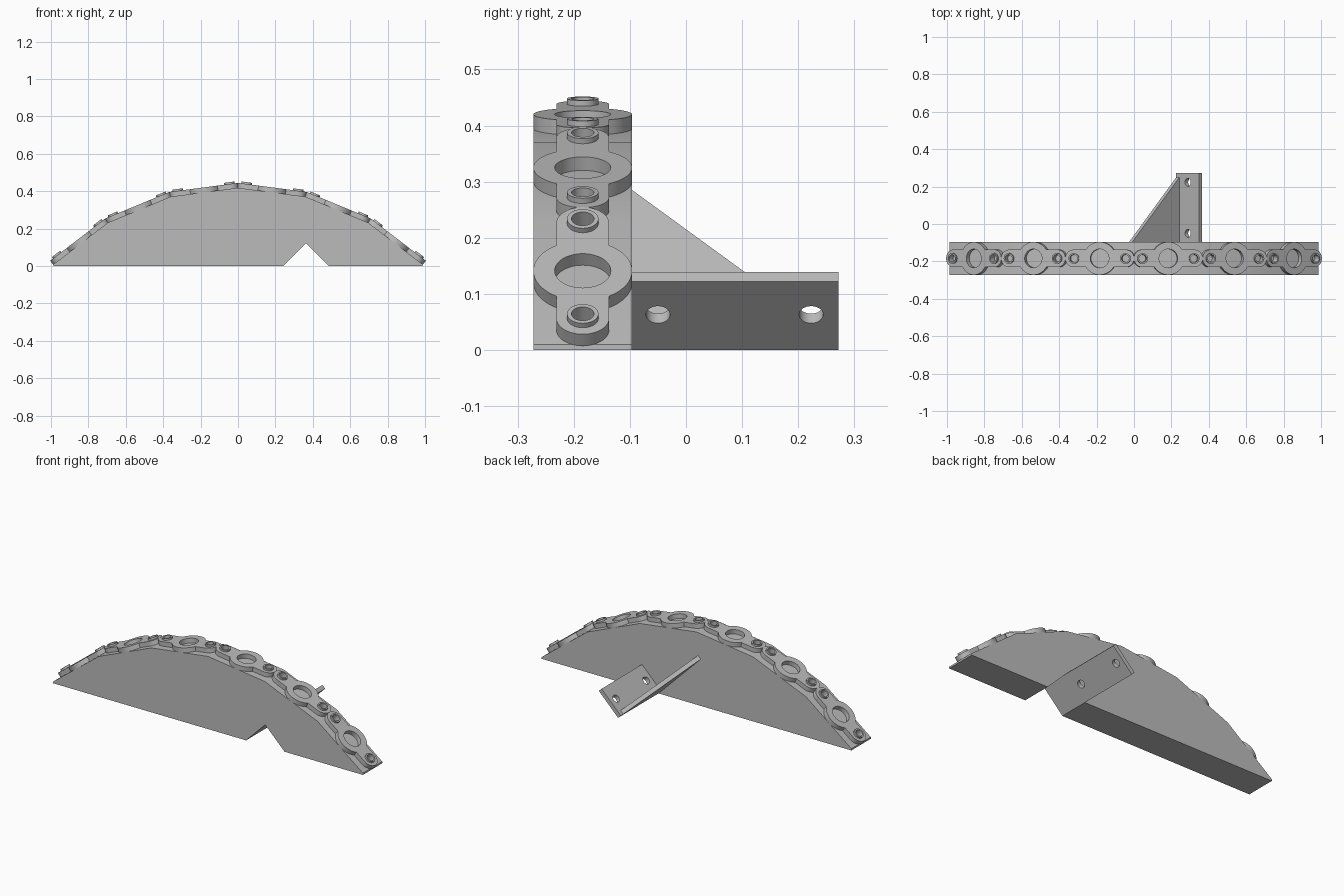
import bpy, bmesh, math
from mathutils import Matrix, Vector

cube = bpy.data.objects.get("Cube")
if cube:
    bpy.data.objects.remove(cube, do_unlink=True)

GREY = (0.5, 0.5, 0.5, 1.0)
mat = bpy.data.materials.new("plain_grey")
mat.use_nodes = True
mat.diffuse_color = GREY
mat.node_tree.nodes["Principled BSDF"].inputs["Base Color"].default_value = GREY

FRONT, BACK, END = -0.272, -0.096, 0.272
MID = (FRONT + BACK) / 2


def arc(cx, cy, r, start, stop, n):
    steps = [start + (stop - start) * i / n for i in range(n + 1)]
    return [(cx + r * math.cos(a), cy + r * math.sin(a)) for a in steps]


def circle(cx, cy, r, n=48):
    return arc(cx, cy, r, 0, 2 * math.pi, n)[:-1]


def frame(origin, x_axis, y_axis):
    """Matrix whose local z is the extrusion direction."""
    x, y = Vector(x_axis).normalized(), Vector(y_axis).normalized()
    m = Matrix((x, y, x.cross(y))).transposed().to_4x4()
    m.translation = origin
    return m


def extrude(name, loops, low, high, matrix):
    """Solid from a flat outline (first loop) with holes (other loops)."""
    curve = bpy.data.curves.new(name, "CURVE")
    curve.dimensions = "2D"
    curve.fill_mode = "BOTH"
    curve.extrude = (high - low) / 2
    for loop in loops:
        spline = curve.splines.new("POLY")
        spline.points.add(len(loop) - 1)
        for point, (x, y) in zip(spline.points, loop):
            point.co = (x, y, 0, 1)
        spline.use_cyclic_u = True
    temp = bpy.data.objects.new(name + "_outline", curve)
    bpy.context.collection.objects.link(temp)
    graph = bpy.context.evaluated_depsgraph_get()
    mesh = bpy.data.meshes.new_from_object(temp.evaluated_get(graph))
    bpy.data.objects.remove(temp, do_unlink=True)
    bpy.data.curves.remove(curve)

    bm = bmesh.new()
    bm.from_mesh(mesh)
    bmesh.ops.remove_doubles(bm, verts=bm.verts, dist=0.00005)
    bmesh.ops.recalc_face_normals(bm, faces=bm.faces)
    bmesh.ops.translate(bm, verts=bm.verts, vec=(0, 0, (low + high) / 2))
    bm.transform(matrix)
    bm.to_mesh(mesh)
    bm.free()
    mesh.materials.clear()
    mesh.materials.append(mat)
    obj = bpy.data.objects.new(name, mesh)
    bpy.context.collection.objects.link(obj)
    bpy.ops.object.select_all(action="DESELECT")
    obj.select_set(True)
    bpy.context.view_layer.objects.active = obj
    bpy.ops.object.shade_smooth_by_angle(angle=math.radians(30))
    return obj


# Faceted arch: equal chords, each turned 15 degrees further than the last
CHORD = 0.3637
half = [(0.0, 0.418)]
for step in range(3):
    a = math.radians(7.5 + 15 * step)
    x, z = half[-1]
    half.append((x + CHORD * math.cos(a), z - CHORD * math.sin(a)))
top = [(-x, z) for x, z in reversed(half[1:])] + half

# Body with a right-angled notch in the underside
NOTCH_X, NOTCH_H = 0.242, 0.122
edge = half[-1][0]
notch = [(NOTCH_X + 2 * NOTCH_H, 0), (NOTCH_X + NOTCH_H, NOTCH_H), (NOTCH_X, 0)]
outline = top + [(edge, 0)] + notch + [(-edge, 0)]
extrude("arch_body", [outline], -BACK, -FRONT, frame((0, 0, 0), (1, 0, 0), (0, 0, 1)))

# Chain link outline: large ring with a rounded tab at each end
RING, TAB, REACH = 0.088, 0.047, 0.139
BOSS, BORE = 0.028, 0.020
cut = math.asin(TAB / RING)
link = (arc(0, 0, RING, cut, math.pi - cut, 28)
        + arc(-REACH, 0, TAB, math.pi / 2, 1.5 * math.pi, 20)
        + arc(0, 0, RING, math.pi + cut, 2 * math.pi - cut, 28)
        + arc(REACH, 0, TAB, -math.pi / 2, math.pi / 2, 20))
bores = [circle(side * REACH, 0, BORE, 32) for side in (-1, 1)]

for i, ((x0, z0), (x1, z1)) in enumerate(zip(top, top[1:]), 1):
    place = frame(((x0 + x1) / 2, MID, (z0 + z1) / 2), (x1 - x0, 0, z1 - z0), (0, 1, 0))
    extrude(f"chain_link_{i}", [link, circle(0, 0, 0.05)] + bores, 0, 0.026, place)
    for side, bore in zip((-1, 1), bores):
        collar = circle(side * REACH, 0, BOSS, 32)
        extrude(f"link_collar_{i}_{'a' if side < 0 else 'b'}", [collar, bore], 0.026, 0.036, place)

# Sloping mounting plate behind the notch, with two screw holes
THICK = 0.024
WIDTH = NOTCH_H * math.sqrt(2)
corner = (NOTCH_X, 0, 0)
plate = [(0, BACK), (WIDTH, BACK), (WIDTH, END), (0, END)]
holes = [circle(0.089, y, 0.0215, 32) for y in (-0.05, 0.223)]
extrude("mounting_plate", [plate] + holes, 0, THICK, frame(corner, (1, 0, 1), (0, 1, 0)))

# Triangular gusset square to the plate
RISE = 0.379
foot = END - THICK * (END - BACK) / RISE
gusset = [(THICK, BACK), (RISE, BACK), (THICK, foot)]
extrude("gusset", [gusset], -THICK, 0, frame(corner, (-1, 0, 1), (0, 1, 0)))
